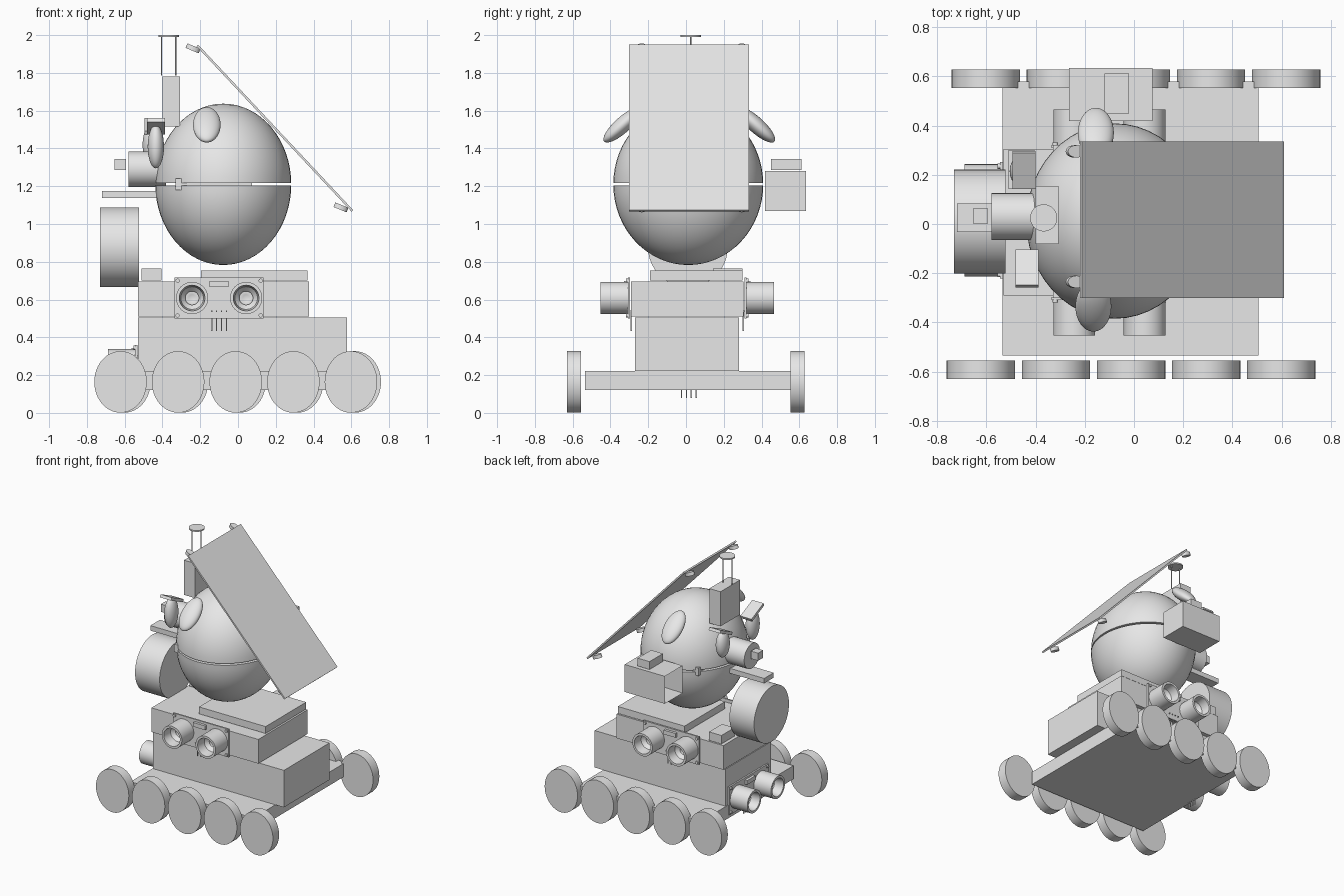
import bpy, bmesh, math
from mathutils import Matrix, Vector

if "Cube" in bpy.data.objects:
    bpy.data.objects.remove(bpy.data.objects["Cube"])

grey = bpy.data.materials.new("plain_grey")
grey.use_nodes = True
grey.diffuse_color = (0.8, 0.8, 0.8, 1)
grey.node_tree.nodes["Principled BSDF"].inputs["Base Color"].default_value = (0.8, 0.8, 0.8, 1)


def finish(name, bm, matrix=None, smooth=False):
    if matrix is not None:
        bm.transform(matrix)
    bmesh.ops.recalc_face_normals(bm, faces=bm.faces)
    mesh = bpy.data.meshes.new(name)
    bm.to_mesh(mesh)
    bm.free()
    mesh.materials.append(grey)
    obj = bpy.data.objects.new(name, mesh)
    bpy.context.collection.objects.link(obj)
    if smooth:
        bpy.ops.object.select_all(action='DESELECT')
        obj.select_set(True)
        bpy.context.view_layer.objects.active = obj
        bpy.ops.object.shade_smooth_by_angle(angle=math.radians(35))
    return obj


def placed(loc, rot, size):
    spin = Matrix.LocRotScale(Vector(loc), None, None)
    for axis, angle in zip("ZYX", reversed(rot)):
        spin = spin @ Matrix.Rotation(math.radians(angle), 4, axis)
    return spin @ Matrix.Diagonal((*size, 1))


def block(name, xs, ys, zs):
    """Box from its extents along each axis."""
    bm = bmesh.new()
    bmesh.ops.create_cube(bm, size=1)
    ends = (xs, ys, zs)
    return finish(name, bm, placed([sum(e) / 2 for e in ends], (0, 0, 0), [e[1] - e[0] for e in ends]))


def slab(name, loc, size, rot):
    bm = bmesh.new()
    bmesh.ops.create_cube(bm, size=1)
    return finish(name, bm, placed(loc, rot, size))


def drum(name, loc, size, rot=(0, 0, 0), sides=48):
    """Cylinder: size gives full width, depth and length before turning."""
    bm = bmesh.new()
    bmesh.ops.create_cone(bm, cap_ends=True, segments=sides, radius1=0.5, radius2=0.5, depth=1)
    return finish(name, bm, placed(loc, rot, size), True)


def egg(name, loc, radii, rot=(0, 0, 0), half=0, gap=0.0):
    """Ellipsoid, optionally cut to its upper (1) or lower (-1) half."""
    bm = bmesh.new()
    bmesh.ops.create_uvsphere(bm, u_segments=48, v_segments=32, radius=1)
    if half:
        cut = bmesh.ops.bisect_plane(bm, geom=bm.verts[:] + bm.edges[:] + bm.faces[:],
                                     plane_co=(0, 0, half * gap), plane_no=(0, 0, -half), clear_outer=True)
        bmesh.ops.holes_fill(bm, edges=[e for e in bm.edges if e.is_boundary])
    return finish(name, bm, placed(loc, rot, radii), True)


def lathe(name, profile, matrix):
    """Spin (radius, height) points about z."""
    bm = bmesh.new()
    verts = [bm.verts.new((r, 0, h)) for r, h in profile]
    edges = [bm.edges.new(pair) for pair in zip(verts, verts[1:])]
    bmesh.ops.spin(bm, geom=verts + edges, cent=(0, 0, 0), axis=(0, 0, 1), angle=math.tau, steps=40)
    bmesh.ops.remove_doubles(bm, verts=bm.verts, dist=1e-5)
    return finish(name, bm, matrix, True)


# Chassis, stacked body and top plates
block("platform", (-.535, .505), (-.535, .58), (.12, .222))
block("lower_body", (-.53, .578), (-.27, .28), (.222, .505))
block("upper_body", (-.53, .375), (-.29, .305), (.51, .695))
block("neck_plate", (-.197, .367), (-.19, .30), (.70, .753))
block("small_block", (-.51, -.405), (.143, .30), (.70, .765))

# Five oval wheels per side
for side, y, shift in (("right", -.593, 0), ("left", .59, .02)):
    for i in range(5):
        drum(f"wheel_{side}_{i + 1}", (-.622 + i * .305 + shift, y, .164), (.278, .326, .075), (90, 0, 0))

# Two-part round head with a narrow seam
head = (-.078, .012, 1.21)
head_size = (.36, .397, .427)
egg("head_top", head, head_size, half=1, gap=.018)
egg("head_bottom", head, head_size, half=-1, gap=.012)
block("head_seam_core", (-.33, .075), (-.3, .32), (1.18, 1.24))

# Ears, eyes and brows
for side, s, ear, eye, ex, ez in (("right", -1, (-.165, -.335, 1.525), -.185, -.435, 1.41),
                                  ("left", 1, (-.155, .37, 1.525), .215, -.462, 1.42)):
    egg(f"ear_{side}", ear, (.073, .132, .042), (-42 * s, 0, 0))
    egg(f"eye_{side}", (ex, eye, ez), (.043, .06, .115 if s < 0 else .1))
    slab(f"brow_{side}", (ex - (0 if s < 0 else -.015), eye + .005, 1.517), (.095, .16, .022), (25 * s, 0, 0))

# Nose, mouth and chin drum
drum("nose", (-.48, .03, 1.29), (.19, .19, .2), (0, 90, 0))
block("nose_tip", (-.655, -.594), (.003, .063), (1.285, 1.343))
block("mouth", (-.72, -.41), (-.032, .083), (1.137, 1.175))
drum("chin_drum", (-.627, .01, .877), (.422, .422, .208), (0, 90, 0), 64)

# Hat box with a disc on two thin rods
block("hat_box", (-.40, -.306), (-.082, .155), (1.515, 1.78))
for x in (-.405, -.33):
    drum("antenna_rod", (x, .025, 1.89), (.007, .007, .21), sides=8)
drum("antenna_disc", (-.367, .025, 1.995), (.11, .11, .01))

# Tilted panel with a round fixing at each corner
high, low = Vector((-.215, 1.945)), Vector((.605, 1.07))
run = low - high
tilt = math.degrees(math.atan2(-run.y, run.x))
slab("panel", ((high.x + low.x) / 2, .017, (high.y + low.y) / 2), (run.length, .635, .012), (0, tilt, 0))
for x, z in ((-.238, 1.93), (.545, 1.088)):
    for y in (-.235, .295):
        drum("panel_fixing", (x, y, z), (.075, .05, .026), (0, 22, 0), 24)

# Side box, open towards the face, with a lid block
bm = bmesh.new()
bmesh.ops.create_cube(bm, size=1)
bm.transform(placed((-.095, .527, 1.175), (0, 0, 0), (.34, .215, .21)))
mouth_face = min(bm.faces, key=lambda f: f.calc_center_median().x)
bmesh.ops.inset_individual(bm, faces=[mouth_face], thickness=.018)
bmesh.ops.translate(bm, verts=mouth_face.verts, vec=(.3, 0, 0))
finish("side_box", bm)
block("side_box_lid", (-.12, -.02), (.45, .612), (1.285, 1.345))

# Twin-tube distance sensors: one facing each way, local z points outward
tube = [(0, .02), (.018, .03), (.036, .03), (.036, .05), (.06, .075), (.068, .145), (.085, .145), (.085, 0), (0, 0)]


def sensor(label, origin, turn):
    base = Matrix.Translation(origin) @ Matrix.Rotation(math.radians(turn), 4, 'Z') @ Matrix.Rotation(math.radians(90), 4, 'X')

    def part(name, loc, size, round_sides=0):
        bm = bmesh.new()
        if round_sides:
            bmesh.ops.create_cone(bm, cap_ends=True, segments=round_sides, radius1=.5, radius2=.5, depth=1)
        else:
            bmesh.ops.create_cube(bm, size=1)
        finish(f"{label}_{name}", bm, base @ placed(loc, (0, 0, 0), size), bool(round_sides))

    part("board", (0, 0, 0), (.472, .215, .012))
    part("crystal", (0, .075, .013), (.1, .032, .025))
    for s in (-1, 1):
        lathe(f"{label}_tube", tube, base @ Matrix.Translation((s * .143, 0, .006)))
        for t in (-1, 1):
            part("screw", (s * .22, t * .092, .01), (.022, .022, .012), 16)
    for i in range(4):
        x = (i - 1.5) * .026
        part("pin", (x, -.12, -.012), (.006, .11, .006))
        part("pin_foot", (x, -.07, 0), (.006, .006, .03))


sensor("front_sensor", (-.1, -.302, .608), 0)
sensor("back_sensor", (-.1, .315, .608), 180)
sensor("face_sensor", (-.538, .015, .253), -90)
